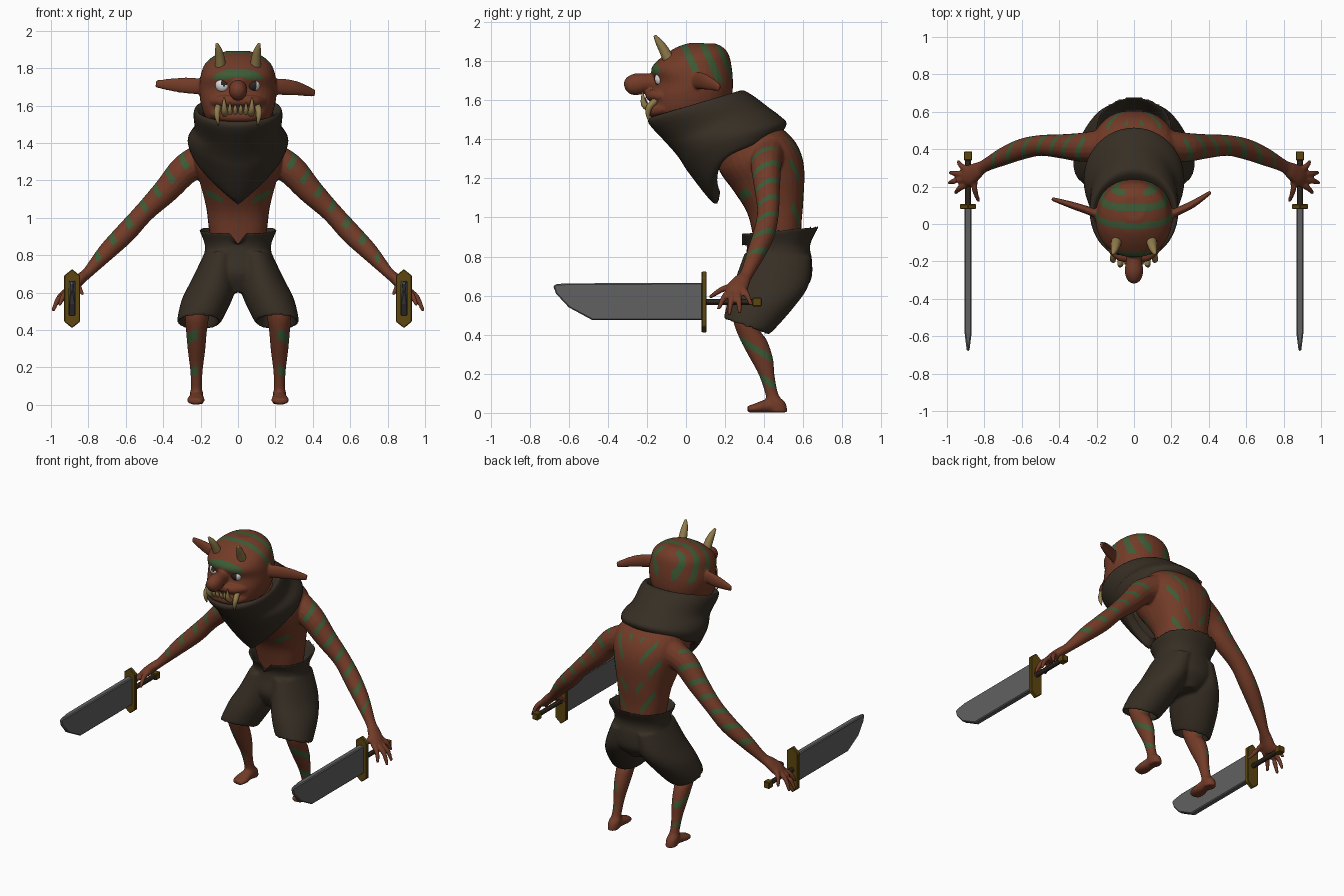
import bpy, bmesh, math
from mathutils import Vector as V


def mat(name, r, g, b):
    m = bpy.data.materials.new(name)
    m.diffuse_color = (r, g, b, 1)
    return m


SKIN = mat("red brown skin", .17, .044, .021)
GREEN = mat("green paint", .048, .105, .036)
CLOTH = mat("dark cloth", .038, .028, .018)
STEEL = mat("steel", .12, .12, .12)
BRASS = mat("brass", .11, .062, .005)
HORN = mat("horn", .28, .20, .07)
WHITE = mat("eye white", .75, .75, .75)
DARK = mat("dark eye", .025, .02, .018)
GRIP = mat("dark grip", .045, .03, .02)


def spline(st, k):
    """Catmull-Rom through stations of any number of components."""
    out = []
    for i in range(len(st) - 1):
        p = [st[max(0, min(len(st) - 1, i + d))] for d in (-1, 0, 1, 2)]
        for j in range(k):
            t = j / k
            out.append([.5 * (2 * b + (c - a) * t + (2 * a - 5 * b + 4 * c - d) * t * t
                              + (3 * b - a - 3 * c + d) * t ** 3) for a, b, c, d in zip(*p)])
    return out + [list(st[-1])]


def skin(bm, rings, cap=True):
    vs = [[bm.verts.new(p) for p in r] for r in rings]
    n = len(vs[0])
    for a, b in zip(vs, vs[1:]):
        for i in range(n):
            bm.faces.new((a[i], a[(i + 1) % n], b[(i + 1) % n], b[i]))
    if cap:
        bm.faces.new(vs[0][::-1])
        bm.faces.new(vs[-1])


def loft(bm, st, n=32, k=4, cap=True, s=1, power=1):
    """Rings given as x, front y, front z, back y, back z, half width (, front droop)."""
    rings = []
    for x, yf, zf, yb, zb, w, *d in spline(st, k):
        d = d[0] if d else 0
        r = []
        for i in range(n):
            c, q = [math.copysign(abs(f(math.tau * i / n)) ** power, f(math.tau * i / n)) for f in (math.cos, math.sin)]
            e = d * (1 - abs(q)) if c > 0 else 0
            r.append(V((s * (x + w * q), (yf + yb) / 2 + c * (yf - yb) / 2 + .5 * e,
                        (zf + zb) / 2 + c * (zf - zb) / 2 - e)))
        rings.append(r)
    skin(bm, rings, cap)


def tube(bm, st, ref=(0, 1, 0), n=16, k=4, s=1):
    """Swept ellipse; stations x, y, z, radius along ref, other radius."""
    st = spline(st, k)
    P = [V((s * q[0], q[1], q[2])) for q in st]
    rings = []
    for i, q in enumerate(st):
        t = (P[min(i + 1, len(P) - 1)] - P[max(i - 1, 0)]).normalized()
        a = V(ref)
        a = (a - t * a.dot(t)).normalized()
        b = t.cross(a)
        rings.append([P[i] + a * q[3] * math.cos(math.tau * j / n)
                      + b * q[4] * math.sin(math.tau * j / n) for j in range(n)])
    skin(bm, rings)


def finish(name, bm, mats, voxel=0, smooth=True, rule=None, bevel=0):
    bmesh.ops.recalc_face_normals(bm, faces=bm.faces)
    me = bpy.data.meshes.new(name)
    bm.to_mesh(me)
    bm.free()
    ob = bpy.data.objects.new(name, me)
    bpy.context.collection.objects.link(ob)
    bpy.context.view_layer.objects.active = ob
    if voxel:
        m = ob.modifiers.new("union", 'REMESH')
        m.mode, m.voxel_size = 'VOXEL', voxel
        bpy.ops.object.modifier_apply(modifier="union")
        m = ob.modifiers.new("soften", 'SMOOTH')
        m.factor, m.iterations = .5, 5
        bpy.ops.object.modifier_apply(modifier="soften")
    if bevel:
        ob.modifiers.new("bevel", 'BEVEL').width = bevel
    ob.data.materials.clear()
    for m in mats:
        ob.data.materials.append(m)
    for p in ob.data.polygons:
        p.use_smooth = smooth
        p.material_index = int(rule(p.center, p.normal)) if rule else 0
    return ob


# body: torso, arms, hands, legs and feet in one skin
bm = bmesh.new()
loft(bm, [(0, .36, .80, .59, .80, .13), (0, .34, .92, .59, .95, .155), (0, .31, 1.03, .60, 1.08, .17),
          (0, .24, 1.14, .605, 1.25, .205), (0, .17, 1.24, .575, 1.36, .235), (0, .15, 1.35, .51, 1.44, .22),
          (0, .10, 1.42, .42, 1.50, .16), (0, .03, 1.50, .30, 1.58, .12)], power=.82)
for s in (-1, 1):
    tube(bm, [(.17, .42, 1.32, .085, .09), (.28, .41, 1.26, .078, .082), (.38, .415, 1.15, .066, .07),
              (.50, .42, 1.03, .056, .055), (.60, .40, .92, .056, .056), (.70, .36, .82, .048, .048),
              (.80, .31, .71, .034, .03), (.84, .285, .675, .045, .03), (.88, .26, .635, .055, .03),
              (.905, .245, .61, .045, .024)], s=s)
    for base, tip in [((.88, .285, .64), (.94, .335, .55)), ((.90, .265, .62), (.985, .275, .51)),
                      ((.90, .24, .62), (.99, .22, .50)), ((.88, .22, .62), (.955, .165, .53)),
                      ((.85, .25, .65), (.83, .12, .59))]:
        mid = [(a + b) / 2 + o for a, b, o in zip(base, tip, (.012, 0, .012))]
        tube(bm, [(*base, .018, .018), (*mid, .016, .016), (*tip, .01, .01)], (.6, .1, .7), 10, s=s)
    loft(bm, [(.21, .24, .58, .42, .52, .07), (.22, .24, .48, .38, .43, .063), (.222, .265, .40, .415, .37, .055),
              (.222, .31, .31, .445, .28, .047), (.222, .37, .20, .455, .18, .034), (.222, .405, .10, .475, .09, .029),
              (.222, .41, .06, .51, .05, .037), (.222, .43, .003, .52, .003, .035)], 20, s=s)
    tube(bm, [(.222, .50, .032, .03, .032), (.222, .42, .035, .038, .035), (.226, .36, .025, .048, .025),
              (.23, .315, .018, .036, .016)], (1, 0, 0), s=s)


def body_stripes(c, n):
    ax = abs(c.x)
    nx = n.x if c.x > 0 else -n.x
    if c.z < .55 and ax < .4:
        return c.z > .13 and nx > -.2 and (c.z + .6 * c.y) % .13 < .04
    if ax > .265:
        return ax < .76 and nx + n.z > -.15 and (.7 * (ax - c.z) + .5 * c.y) % .11 < .033
    if n.y > .3:    # broken strokes slanting to the spine
        k = (c.z - 1.5 * ax + .03) / .17
        return .035 < ax < .18 and c.z < 1.42 and k % 1 < .27 and (ax + .06 * math.floor(k)) % .12 < .085
    return n.y < -.3 and .08 < ax < .17 and abs(c.z - .5 * ax - 1.05) < .016


finish("body", bm, [SKIN, GREEN], .0072, rule=body_stripes)

# head with nose, lip and ears
bm = bmesh.new()
loft(bm, [(0, -.12, 1.485, .15, 1.5, .12), (0, -.175, 1.53, .21, 1.55, .175), (0, -.18, 1.61, .235, 1.62, .20),
          (0, -.16, 1.69, .24, 1.69, .207), (0, -.178, 1.76, .235, 1.76, .20), (0, -.125, 1.82, .22, 1.83, .175),
          (0, -.05, 1.87, .19, 1.87, .12), (0, .02, 1.893, .15, 1.89, .06)], 40, power=.93)
tube(bm, [(0, -.12, 1.69, .04, .045), (0, -.19, 1.69, .042, .046), (0, -.25, 1.682, .05, .056),
          (0, -.295, 1.672, .038, .044), (0, -.314, 1.666, .014, .016)], (1, 0, 0))
tube(bm, [(-.13, -.10, 1.56, .025, .025), (-.07, -.165, 1.545, .03, .028), (.07, -.165, 1.545, .03, .028),
          (.13, -.10, 1.56, .025, .025)], (0, 0, 1))
tube(bm, [(-.13, -.11, 1.62, .025, .025), (-.07, -.17, 1.625, .03, .03), (.07, -.17, 1.625, .03, .03),
          (.13, -.11, 1.62, .025, .025)], (0, 0, 1))
for ear in ([(-.17, .04, 1.70), (-.24, .07, 1.705), (-.33, .10, 1.71), (-.44, .135, 1.715)],
            [(.17, .04, 1.70), (.24, .07, 1.70), (.32, .11, 1.69), (.41, .17, 1.665)]):
    tube(bm, [(*p, *r) for p, r in zip(ear, ((.04, .025), (.044, .022), (.038, .019), (.02, .01)))], (0, 0, 1))


def head_stripes(c, n):
    u = c.y + .45 * (c.z - 1.88)
    if c.z < 1.69 or abs(c.x) > .203:
        return False
    return (any(abs(u - m) < .019 for m in (.09, -.01)) or (abs(u - .165) < .013 and abs(c.x) > .05)
            or (abs(u + .212) < .022 and c.z > 1.74))


finish("head", bm, [SKIN, GREEN], .0065, rule=head_stripes)

# eyes: one pale, one dark with a pale outer rim
for s, label in ((-1, "left"), (1, "right")):
    bm = bmesh.new()
    bmesh.ops.create_uvsphere(bm, u_segments=24, v_segments=16, radius=.042 if s < 0 else .038)
    bmesh.ops.translate(bm, vec=(s * .08, -.125, 1.71), verts=bm.verts)
    finish(label + "_eye", bm, [WHITE, DARK],
           rule=lambda c, n: (n - V((.1, -.96, .25))).length < .36 if c.x < 0 else n.x < .4)

# horns, fangs and teeth
bm = bmesh.new()
for s in (-1, 1):
    tube(bm, [(.092, -.085, 1.80, .03, .03), (.098, -.115, 1.86, .025, .025), (.105, -.14, 1.9, .018, .018),
              (.113, -.16, 1.93, .007, .007)], s=s)
finish("horns", bm, [HORN])
bm = bmesh.new()
for s in (-1, 1):
    tube(bm, [(.10, -.14, 1.61, .016, .016), (.112, -.185, 1.57, .017, .017), (.11, -.195, 1.53, .012, .012),
              (.105, -.19, 1.495, .003, .003)], s=s)
    tube(bm, [(.068, -.175, 1.55, .017, .017), (.073, -.215, 1.58, .016, .016),
              (.075, -.222, 1.645, .003, .003)], s=s)
    for x, top in ((.015, 1.605), (.043, 1.615)):
        tube(bm, [(x, -.18, 1.55, .012, .012), (x, -.205, 1.58, .012, .012), (x, -.21, top, .003, .003)], s=s)
finish("teeth", bm, [HORN])

# cowl wrapped around the neck, hanging to a point in front
bm = bmesh.new()
loft(bm, [(0, -.10, 1.50, .22, 1.60, .19, 0), (0, -.175, 1.515, .28, 1.65, .225, 0),
          (0, -.19, 1.48, .34, 1.625, .238, 0), (0, -.11, 1.40, .42, 1.565, .234, .02),
          (0, -.065, 1.36, .48, 1.52, .262, .05), (0, -.03, 1.32, .515, 1.48, .268, .10),
          (0, .05, 1.26, .48, 1.425, .245, .19), (0, .10, 1.28, .45, 1.43, .21, .15)], 48, 4, False)
finish("neck_cowl", bm, [CLOTH])

# shorts
bm = bmesh.new()
loft(bm, [(0, .33, .60, .58, .60, .06), (0, .285, .70, .64, .68, .18), (0, .305, .80, .645, .78, .18),
          (0, .31, .86, .635, .86, .178), (0, .28, .92, .68, .955, .208), (0, .305, .905, .655, .93, .185),
          (0, .34, .84, .61, .84, .15)], 40, power=.9)
for s in (-1, 1):
    loft(bm, [(.09, .30, .82, .64, .80, .09), (.125, .25, .68, .63, .66, .122), (.165, .215, .58, .56, .55, .135),
              (.208, .195, .485, .435, .41, .118), (.208, .215, .49, .415, .42, .1), (.2, .24, .56, .43, .51, .075)], 28, s=s)
shorts = finish("shorts", bm, [CLOTH], .009)
for v in shorts.data.vertices:
    if v.co.z > .86 and abs(v.co.x) < .045 and v.co.y < .4:
        v.co.z -= (.045 - abs(v.co.x)) * 1.3 * min(1, (v.co.z - .86) / .05)


# cleavers, one in each hand
def prism(name, outline, to3d, lo, hi, material, bevel=0):
    bm = bmesh.new()
    skin(bm, [[V(to3d(a, b, d)) for a, b in outline] for d in (lo, hi)])
    finish(name, bm, [material], smooth=False, bevel=bevel)


for s, label in ((-1, "left"), (1, "right")):
    x = s * .887
    prism(label + "_blade", [(.09, .665), (-.58, .663), (-.66, .66), (-.68, .65), (-.665, .61), (-.60, .54), (-.48, .475), (.09, .475)],
          lambda a, b, d: (x + d * (.4 if a < -.62 else 1), a, b), -.019, .019, STEEL, .006)
    prism(label + "_guard", [(0, .725), (.043, .69), (.043, .445), (0, .41), (-.043, .445), (-.043, .69)],
          lambda a, b, d: (x + a, d, b), .08, .106, BRASS, .004)
    prism(label + "_grip", [(.016 * math.cos(i * math.tau / 10), .568 + .016 * math.sin(i * math.tau / 10)) for i in range(10)],
          lambda a, b, d: (x + a, d, b), .10, .35, GRIP)
    prism(label + "_pommel", [(-.022, .545), (.022, .545), (.022, .59), (-.022, .59)],
          lambda a, b, d: (x + a, d, b), .34, .388, BRASS, .004)
